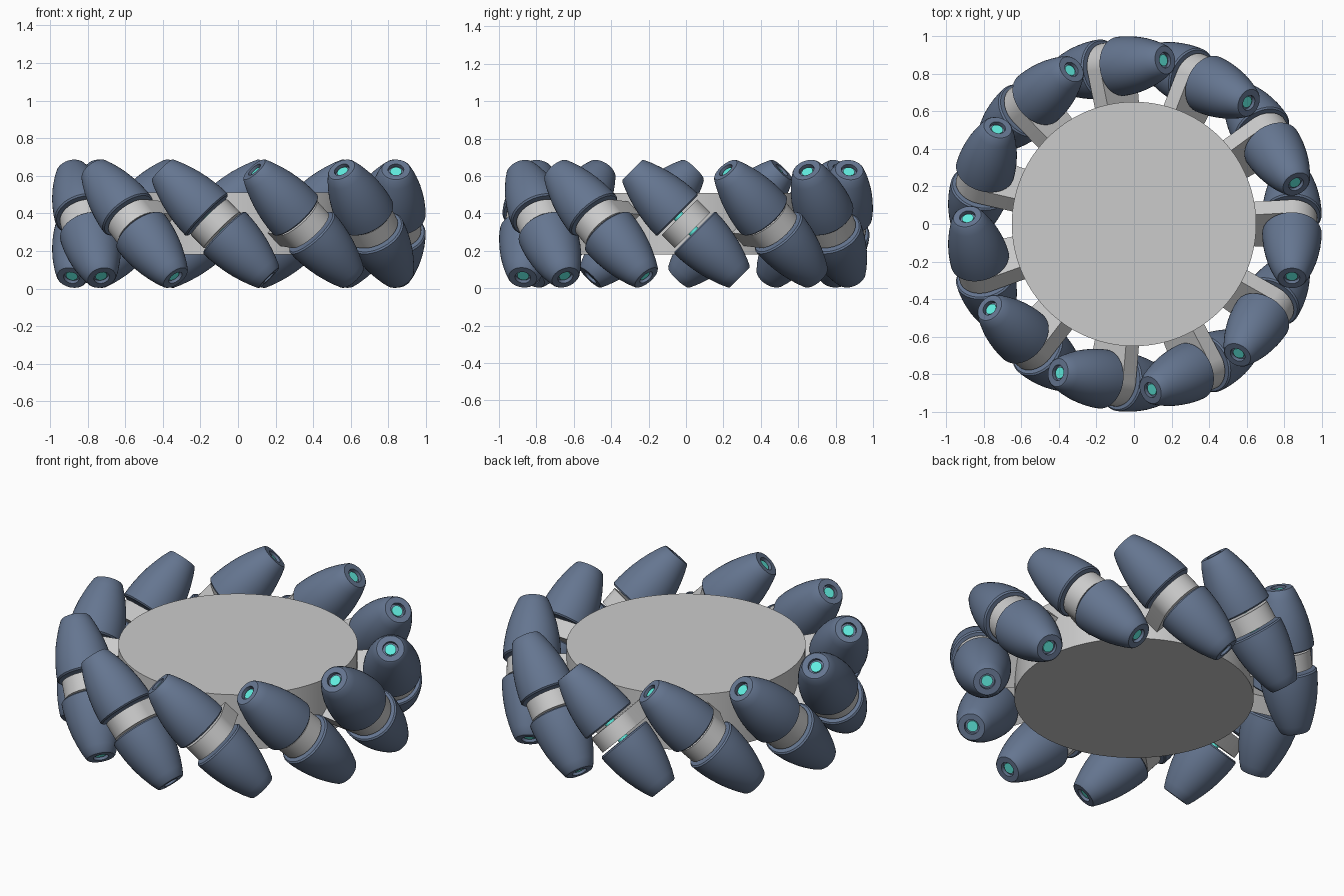
import bpy, bmesh, math
from mathutils import Matrix

if "Cube" in bpy.data.objects:
    bpy.data.objects.remove(bpy.data.objects["Cube"])

COUNT = 11        # rollers around the wheel
AXIS_R = 0.84     # distance of roller axis from wheel centre
MID_Z = 0.345


def material(name, rgb):
    m = bpy.data.materials.new(name)
    m.diffuse_color = (*rgb, 1)
    m.use_nodes = True
    m.node_tree.nodes["Principled BSDF"].inputs["Base Color"].default_value = m.diffuse_color
    return m


rubber = material("blue_rubber", (0.13, 0.18, 0.28))
teal = material("teal_metal", (0.12, 0.85, 0.75))


def finish(bm, name, mat=None):
    bmesh.ops.recalc_face_normals(bm, faces=bm.faces)
    me = bpy.data.meshes.new(name)
    bm.to_mesh(me)
    bm.free()
    ob = bpy.data.objects.new(name, me)
    bpy.context.collection.objects.link(ob)
    if mat:
        me.materials.append(mat)
    bpy.ops.object.select_all(action='DESELECT')
    ob.select_set(True)
    bpy.context.view_layer.objects.active = ob
    bpy.ops.object.shade_smooth_by_angle(angle=math.radians(28))
    return me


def lathe(profile, name, mat=None, steps=48):
    """Revolve closed (radius, z) profile around z."""
    bm = bmesh.new()
    vs = [bm.verts.new((r, 0, z)) for r, z in profile]
    es = [bm.edges.new((vs[i], vs[(i + 1) % len(vs)])) for i in range(len(vs))]
    bmesh.ops.spin(bm, geom=vs + es, cent=(0, 0, 0), axis=(0, 0, 1),
                   angle=2 * math.pi, steps=steps, use_merge=True)
    bmesh.ops.remove_doubles(bm, verts=bm.verts, dist=1e-5)
    return finish(bm, name, mat)


def cylinder(name, r, depth, mat=None, z=0, seg=32):
    bm = bmesh.new()
    bmesh.ops.create_cone(bm, cap_ends=True, segments=seg, radius1=r, radius2=r,
                          depth=depth, matrix=Matrix.Translation((0, 0, z)))
    return finish(bm, name, mat)


# Hub drum
cylinder("hub", 0.65, 0.33, z=MID_Z, seg=128)

# Barrel half: bulged outside, recessed bore at the tip
barrel = [(0.03, 0.062), (0.150, 0.062), (0.158, 0.070), (0.157, 0.11),
          (0.152, 0.16), (0.144, 0.21), (0.133, 0.26), (0.118, 0.31),
          (0.100, 0.36), (0.082, 0.400), (0.075, 0.407), (0.042, 0.407),
          (0.042, 0.385), (0.03, 0.385)]
upper = lathe(barrel, "roller_upper_half_0", rubber)
lower = lathe([(r, -z) for r, z in barrel], "roller_lower_half_0", rubber)

# Axle through both halves
axle = cylinder("roller_axle_0", 0.031, 0.79, teal)

# Bracket plate with a rounded end around the axle
bm = bmesh.new()
pts = [(0.60 - AXIS_R, -0.115)]
pts += [(0.135 * math.cos(a), 0.135 * math.sin(a))
        for a in (math.radians(-90 + 7.5 * i) for i in range(25))]
pts += [(0.60 - AXIS_R, 0.115)]
face = bm.faces.new([bm.verts.new((x, y, -0.049)) for x, y in pts])
ext = bmesh.ops.extrude_face_region(bm, geom=[face])
bmesh.ops.translate(bm, vec=(0, 0, 0.098),
                    verts=[v for v in ext["geom"] if isinstance(v, bmesh.types.BMVert)])
bracket = finish(bm, "bracket_0")

# Repeat the tilted roller assembly around the hub
parts = {"roller_upper_half": upper, "roller_lower_half": lower,
         "roller_axle": axle, "bracket": bracket}
for i in range(COUNT):
    mat = (Matrix.Rotation(2 * math.pi * i / COUNT, 4, 'Z')
           @ Matrix.Translation((AXIS_R, 0, MID_Z))
           @ Matrix.Rotation(math.radians(45), 4, 'X'))
    for name, me in parts.items():
        ob = bpy.data.objects.get(f"{name}_{i}")
        if ob is None:
            ob = bpy.data.objects.new(f"{name}_{i}", me)
            bpy.context.collection.objects.link(ob)
        ob.matrix_world = mat
